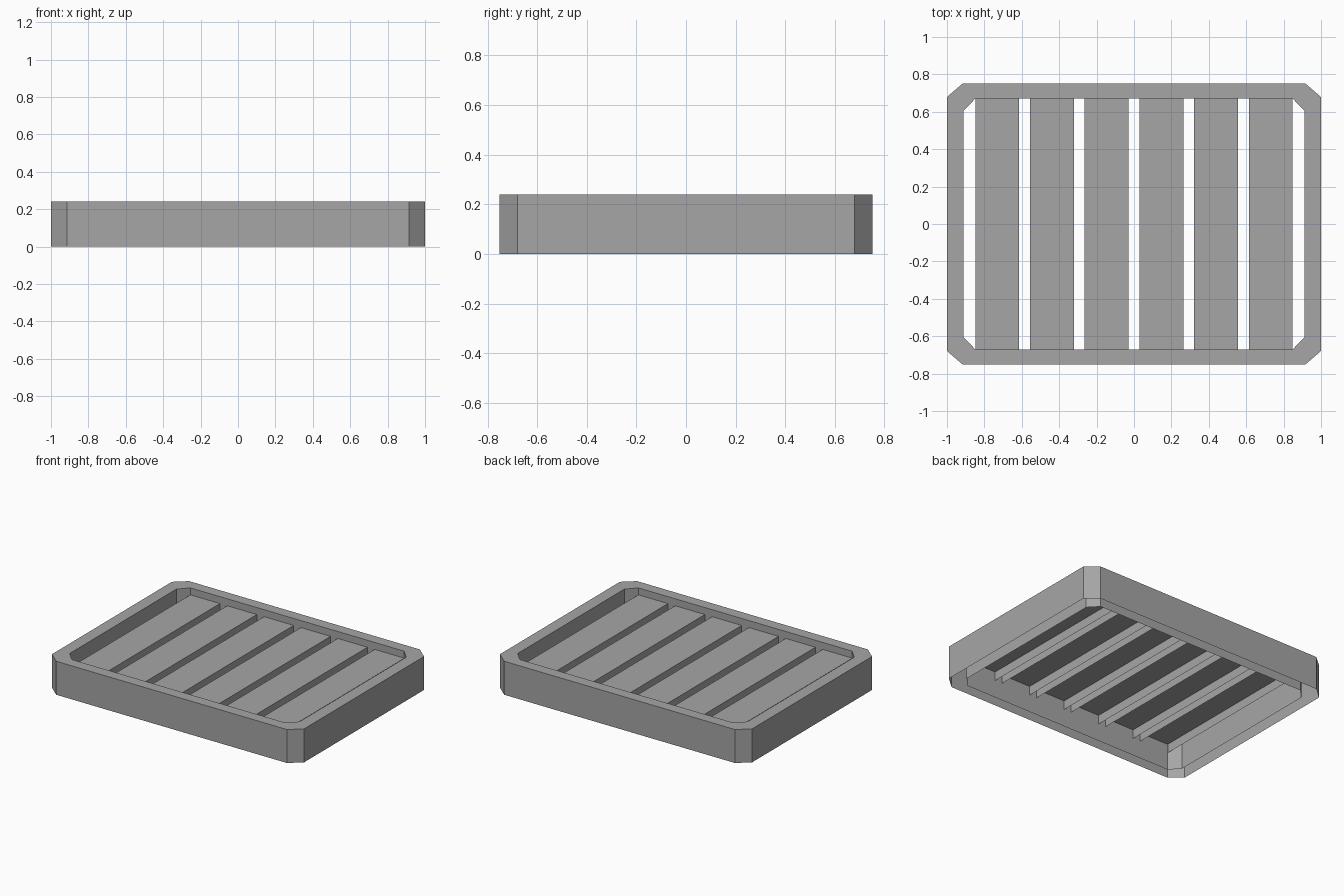
import bpy
import bmesh

cube = bpy.data.objects.get("Cube")
if cube:
    bpy.data.objects.remove(cube, do_unlink=True)

HEIGHT = 0.24
SLAT_TOP, SLAT_BOTTOM = 0.19, 0.125
SLAT_WIDTH, SLAT_PITCH, SLAT_COUNT = 0.235, 0.2925, 6
INNER_Y = 0.672

grey = bpy.data.materials.new("plain_grey")
grey.use_nodes = True
grey.diffuse_color = (0.38, 0.38, 0.38, 1)
grey.node_tree.nodes["Principled BSDF"].inputs["Base Color"].default_value = grey.diffuse_color


def finish(bm, name):
    mesh = bpy.data.meshes.new(name)
    bm.to_mesh(mesh)
    bm.free()
    mesh.materials.append(grey)
    obj = bpy.data.objects.new(name, mesh)
    bpy.context.collection.objects.link(obj)
    return obj


def chamfered_loop(bm, x, y, cut_x, cut_y, z):
    """Ring of eight vertices: a rectangle with cut corners, counter-clockwise."""
    pts = []
    for sx, sy in ((1, 1), (-1, 1), (-1, -1), (1, -1)):
        corner = [(sx * x, sy * (y - cut_y)), (sx * (x - cut_x), sy * y)]
        pts += corner if sx * sy > 0 else corner[::-1]
    return [bm.verts.new((px, py, z)) for px, py in pts]


# Frame: hollow chamfered rim, open underneath
bm = bmesh.new()
outer = (1.0, 0.752, 0.085, 0.073)
inner = (0.912, INNER_Y, 0.065, 0.068)
loops = [chamfered_loop(bm, *outer, 0), chamfered_loop(bm, *outer, HEIGHT),
         chamfered_loop(bm, *inner, HEIGHT), chamfered_loop(bm, *inner, 0)]
for a, b in zip(loops, loops[1:]):
    for i in range(len(a)):
        j = (i + 1) % len(a)
        bm.faces.new((a[i], a[j], b[j], b[i]))
finish(bm, "frame")

# Slats: folded channels open underneath, running front to back
for n in range(SLAT_COUNT):
    bm = bmesh.new()
    cx = (n - (SLAT_COUNT - 1) / 2) * SLAT_PITCH
    half = SLAT_WIDTH / 2
    profile = [(cx + half, SLAT_BOTTOM), (cx + half, SLAT_TOP),
               (cx - half, SLAT_TOP), (cx - half, SLAT_BOTTOM)]
    front, back = [[bm.verts.new((x, y, z)) for x, z in profile]
                   for y in (-INNER_Y, INNER_Y)]
    for i in range(len(profile) - 1):
        bm.faces.new((front[i], back[i], back[i + 1], front[i + 1]))
    finish(bm, f"slat_{n + 1}")
